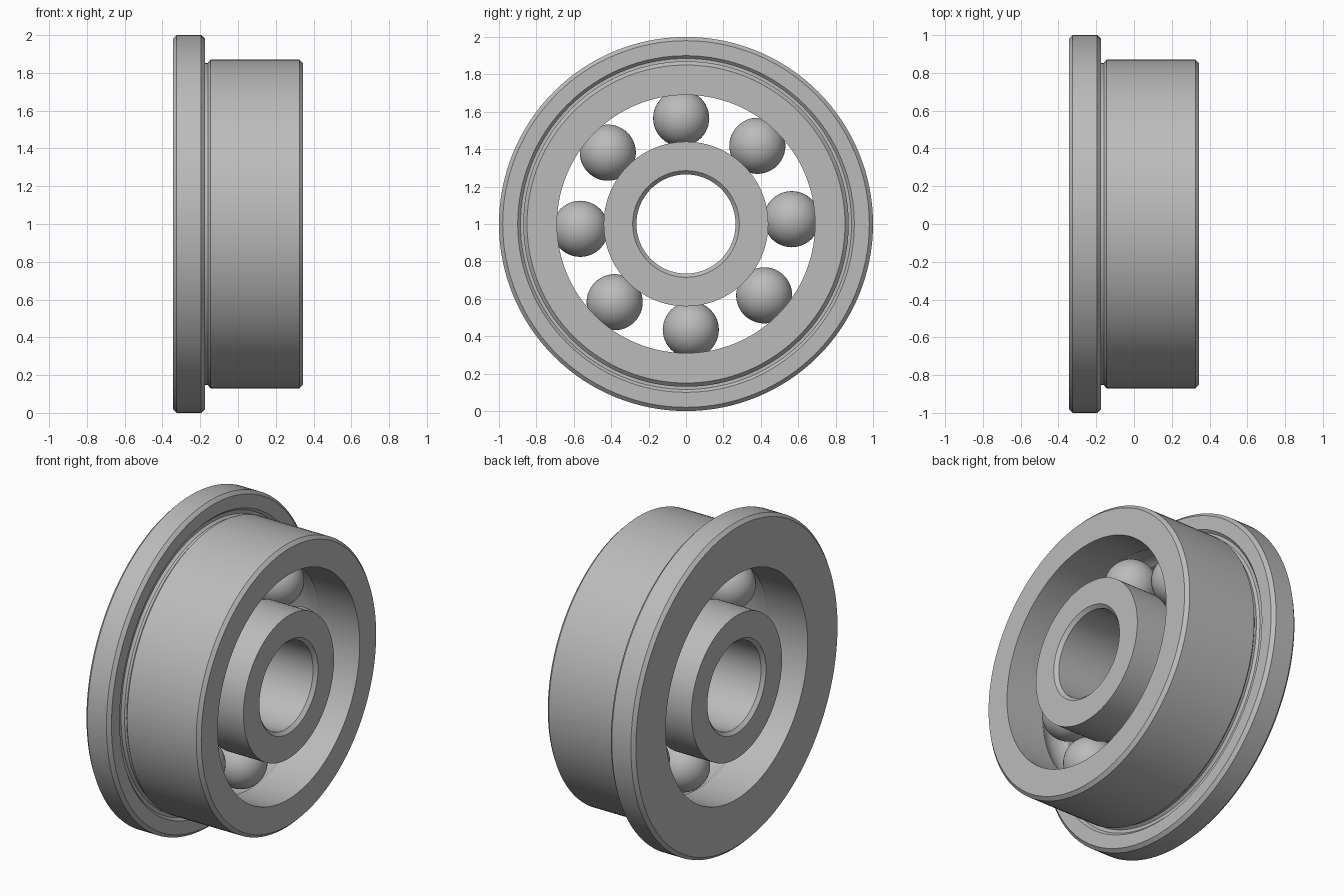
import bpy, bmesh
from math import radians, pi, sin, cos, asin
from mathutils import Matrix

cube = bpy.data.objects.get("Cube")
if cube:
    bpy.data.objects.remove(cube, do_unlink=True)

HALF = 0.345        # half width along the axle
PITCH = 0.566       # radius of the ball circle
BALL = 0.15
GROOVE = 0.153      # raceway radius
OUTER_BORE, INNER_RIM = 0.69, 0.44
CENTRE = Matrix.Translation((0, 0, 1))

steel = bpy.data.materials.new("steel_grey")
steel.use_nodes = True
colour = (0.5, 0.5, 0.5, 1)
steel.diffuse_color = colour
steel.node_tree.nodes["Principled BSDF"].inputs["Base Color"].default_value = colour


def finish(name, bm):
    bmesh.ops.recalc_face_normals(bm, faces=bm.faces)
    mesh = bpy.data.meshes.new(name)
    bm.to_mesh(mesh)
    bm.free()
    mesh.materials.append(steel)
    obj = bpy.data.objects.new(name, mesh)
    bpy.context.collection.objects.link(obj)
    bpy.ops.object.select_all(action='DESELECT')
    obj.select_set(True)
    bpy.context.view_layer.objects.active = obj
    bpy.ops.object.shade_smooth_by_angle(angle=radians(30))
    return obj


def revolve(name, profile):
    """Spin a closed (x, radius) profile around the x axis."""
    bm = bmesh.new()
    verts = [bm.verts.new((x, 0, r)) for x, r in profile]
    edges = [bm.edges.new((a, b)) for a, b in zip(verts, verts[1:] + verts[:1])]
    bmesh.ops.spin(bm, geom=verts + edges, cent=(0, 0, 0), axis=(1, 0, 0),
                   angle=2 * pi, steps=128, use_merge=True)
    bmesh.ops.remove_doubles(bm, verts=bm.verts, dist=1e-5)
    bm.transform(CENTRE)
    return finish(name, bm)


def raceway(radius, steps=12):
    """Arc cut into a ring at the given radius, from +x to -x."""
    side = 1 if radius > PITCH else -1
    reach = asin((1 - ((radius - PITCH) / GROOVE) ** 2) ** 0.5)
    angles = [reach - 2 * reach * i / steps for i in range(steps + 1)]
    return [(GROOVE * sin(a), PITCH + side * GROOVE * cos(a)) for a in angles]


# Flanged outer ring with a relief groove beside the flange
revolve("outer_ring", [
    (-HALF, OUTER_BORE), (-HALF, 0.98), (-0.325, 1.0), (-0.195, 1.0),
    (-0.175, 0.98), (-0.175, 0.90), (-0.19, 0.885), (-0.19, 0.865),
    (-0.175, 0.853), (-0.16, 0.853), (-0.145, 0.87), (0.325, 0.87),
    (HALF, 0.85), (HALF, OUTER_BORE)] + raceway(OUTER_BORE))

# Inner ring with a chamfered bore
revolve("inner_ring", [
    (-HALF, INNER_RIM), (-HALF, 0.285), (-0.325, 0.265), (0.325, 0.265),
    (HALF, 0.285), (HALF, INNER_RIM)] + raceway(INNER_RIM))

# Eight balls around the pitch circle
for i in range(8):
    a = radians(2.6 + 45 * i)
    bm = bmesh.new()
    bmesh.ops.create_uvsphere(bm, u_segments=48, v_segments=24, radius=BALL)
    bm.transform(CENTRE @ Matrix.Translation((0, -PITCH * sin(a), PITCH * cos(a))))
    finish(f"ball_{i + 1}", bm)
